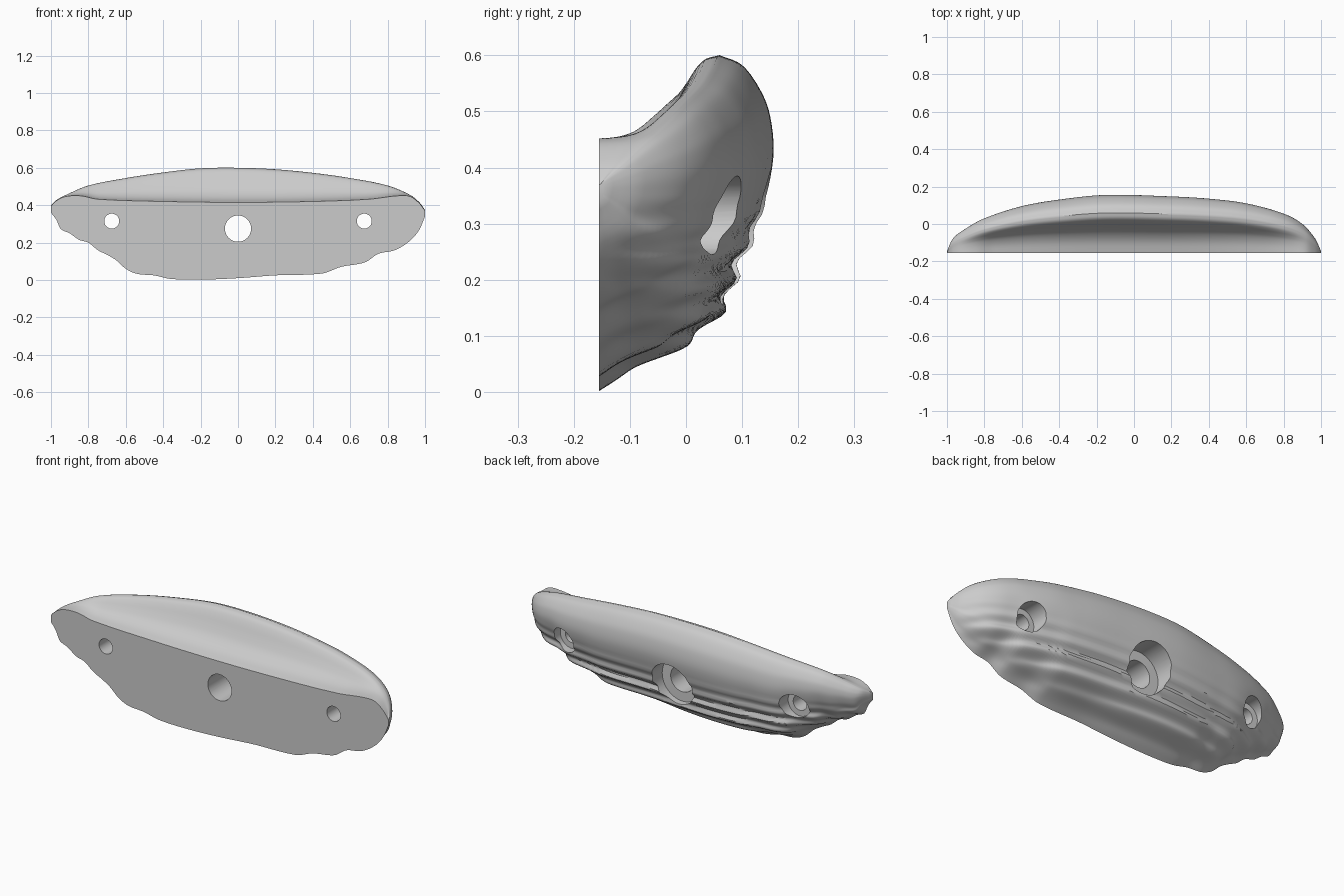
import bpy, bmesh, math

if "Cube" in bpy.data.objects:
    bpy.data.objects.remove(bpy.data.objects["Cube"])

BACK = -0.155  # flat mounting plane


def curve(pts, x):
    """Smooth interpolation through (x, value) points."""
    n = len(pts)
    if x <= pts[0][0]:
        return pts[0][1]
    if x >= pts[-1][0]:
        return pts[-1][1]
    i = max(k for k in range(n - 1) if pts[k][0] <= x)

    def slope(k):
        a, b = pts[max(k - 1, 0)], pts[min(k + 1, n - 1)]
        return (b[1] - a[1]) / (b[0] - a[0])
    h = pts[i + 1][0] - pts[i][0]
    t = (x - pts[i][0]) / h
    return ((2*t**3 - 3*t*t + 1) * pts[i][1] + (t**3 - 2*t*t + t) * h * slope(i)
            + (3*t*t - 2*t**3) * pts[i + 1][1] + (t**3 - t*t) * h * slope(i + 1))


# Outlines along x: bottom edge, plate top edge, lip height, depth
bottom = [(-1, .36), (-.97, .32), (-.95, .275), (-.9, .25), (-.85, .215), (-.8, .2),
          (-.75, .16), (-.7, .135), (-.65, .105), (-.6, .06), (-.54, .033), (-.45, .025),
          (-.36, .006), (-.2, .002), (0, .01), (.2, .025), (.45, .035), (.55, .07),
          (.68, .095), (.75, .14), (.84, .16), (.92, .21), (.97, .27), (1, .34)]
plate_top = [(-1, .395), (-.97, .425), (-.92, .447), (-.84, .45), (-.75, .432), (-.4, .42),
             (0, .415), (.4, .42), (.7, .432), (.85, .45), (.92, .447), (.97, .41), (1, .37)]
lip = [(-1, .4), (-.97, .428), (-.92, .455), (-.8, .505), (-.6, .545), (-.4, .575),
       (-.2, .597), (0, .6), (.2, .592), (.4, .573), (.6, .545), (.8, .505),
       (.92, .455), (.97, .415), (1, .375)]
depth = [(-1, .01), (-.97, .075), (-.9, .13), (-.8, .185), (-.6, .25), (-.4, .285),
         (-.15, .31), (.2, .302), (.4, .29), (.6, .265), (.8, .21), (.9, .155),
         (.97, .075), (1, .01)]

# Cross-section: outer face (parameter -> depth share, height share), then scooped grip
outer = [(0, 0), (.18, .06), (.36, .1), (.5, .14), (.62, .19), (.73, .26), (.79, .35),
         (.87, .44), (.95, .56), (1, .7), (.98, .82), (.92, .9), (.82, .97), (.69, 1)]
scoop = [(.69, 1), (.6, .95), (.53, .8), (.45, .55), (.35, .3), (.2, .11), (0, 0)]


def sample(prof, count):
    m = len(prof) - 1
    ds = [(k, p[0]) for k, p in enumerate(prof)]
    us = [(k, p[1]) for k, p in enumerate(prof)]
    return [(curve(ds, m * j / count), curve(us, m * j / count)) for j in range(count + 1)]


outer_pts = sample(outer, 64)
scoop_pts = sample(scoop, 22)[1:]


def section(x):
    zb, zt, zl, d = (curve(c, x) for c in (bottom, plate_top, lip, depth))
    ring = []
    for f, u in outer_pts:
        z = zb + u * (zl - zb)
        # layered ridges on the lower half of the outer face
        fade = max(0, min(1, (.36 - z) / .15)) * min(1, f * 2) * min(1, d / .15)
        r = .010 * fade * math.sin(2 * math.pi * (z + .03 * x * x + .012 * x) / .062)
        ring.append((x, BACK + d * f + r, z))
    for f, v in scoop_pts:
        ring.append((x, BACK + d * f, zt + v * (zl - zt)))
    return ring


# Lofted body
bm = bmesh.new()
N = 140
rings = []
for i in range(N + 1):
    s = -1 + 2 * i / N
    x = .45 * s + .55 * math.sin(s * math.pi / 2)
    rings.append([bm.verts.new(p) for p in section(x)])
for a, b in zip(rings, rings[1:]):
    for j in range(len(a)):
        k = (j + 1) % len(a)
        bm.faces.new((a[j], b[j], b[k], a[k]))
bm.faces.new(rings[0])
bm.faces.new(rings[-1][::-1])
bmesh.ops.recalc_face_normals(bm, faces=bm.faces)
mesh = bpy.data.meshes.new("climbing_hold")
bm.to_mesh(mesh)
bm.free()
hold = bpy.data.objects.new("climbing_hold", mesh)
bpy.context.collection.objects.link(hold)


# Bolt and screw holes with counterbores
def drill(name, x, z, r, y0, y1):
    bpy.ops.mesh.primitive_cylinder_add(vertices=48, radius=r, depth=y1 - y0,
                                        location=(x, (y0 + y1) / 2, z),
                                        rotation=(math.pi / 2, 0, 0))
    c = bpy.context.object
    c.name = name
    c.hide_render = True
    m = hold.modifiers.new(name, 'BOOLEAN')
    m.operation, m.solver, m.object = 'DIFFERENCE', 'EXACT', c
    return c


cutters = []
for name, x, z, r, R, floor in (("bolt", 0, .275, .07, .12, .03),
                                ("left_screw", -.675, .315, .04, .07, 0),
                                ("right_screw", .675, .315, .04, .07, 0)):
    cutters.append(drill(name + "_hole", x, z, r, -.3, .3))
    cutters.append(drill(name + "_counterbore", x, z, R, floor, .35))

bpy.ops.object.select_all(action='DESELECT')
hold.select_set(True)
bpy.context.view_layer.objects.active = hold
for m in list(hold.modifiers):
    bpy.ops.object.modifier_apply(modifier=m.name)
for c in cutters:
    bpy.data.objects.remove(c)
bpy.ops.object.shade_smooth_by_angle(angle=math.radians(35))
